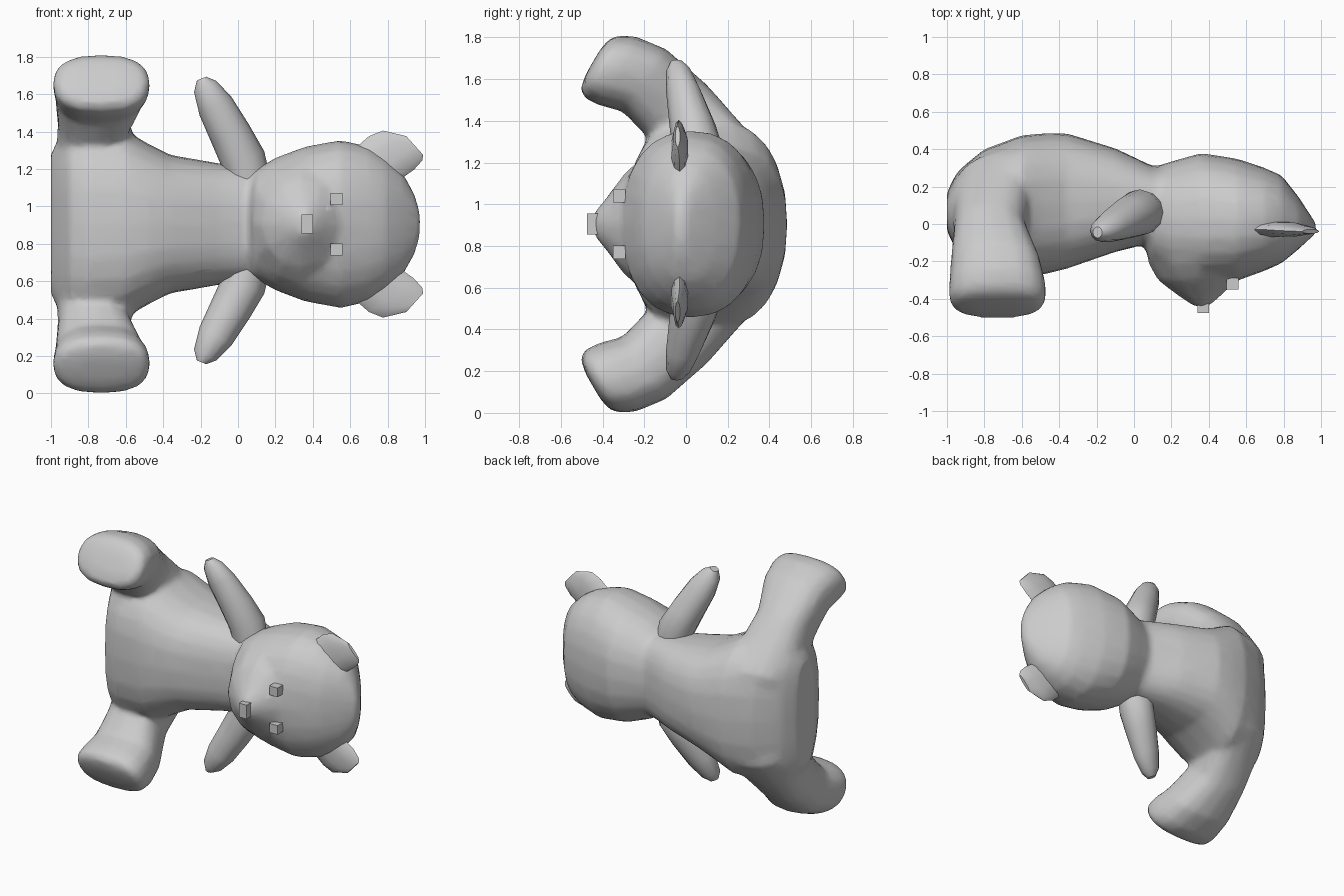
import bpy, bmesh, math
from mathutils import Vector

cube = bpy.data.objects.get("Cube")
if cube:
    bpy.data.objects.remove(cube, do_unlink=True)

MID = 0.905  # height of the plane of symmetry

grey = bpy.data.materials.new("plush grey")
grey.use_nodes = True
colour = (0.6, 0.6, 0.6, 1)
grey.diffuse_color = colour
grey.node_tree.nodes["Principled BSDF"].inputs["Base Color"].default_value = colour


def finish(name, bm, angle=40):
    bmesh.ops.recalc_face_normals(bm, faces=bm.faces)
    mesh = bpy.data.meshes.new(name)
    bm.to_mesh(mesh)
    bm.free()
    mesh.materials.append(grey)
    obj = bpy.data.objects.new(name, mesh)
    bpy.context.collection.objects.link(obj)
    bpy.ops.object.select_all(action='DESELECT')
    obj.select_set(True)
    bpy.context.view_layer.objects.active = obj
    bpy.ops.object.shade_smooth_by_angle(angle=math.radians(angle))
    return obj


def loft(name, rings, side=1, sides=16, power=2.0):
    """Skin rings of (centre, half axis u, half axis v); z is measured from MID."""
    bm = bmesh.new()
    loops = []
    for centre, u, v in rings:
        loop = []
        for i in range(sides):
            a = math.tau * i / sides
            c, s = math.cos(a), math.sin(a)
            c = math.copysign(abs(c) ** (2 / power), c)
            s = math.copysign(abs(s) ** (2 / power), s)
            p = Vector(centre) + Vector(u) * c + Vector(v) * s
            loop.append(bm.verts.new((p.x, p.y, MID + side * p.z)))
        loops.append(loop)
    for a, b in zip(loops, loops[1:]):
        for i in range(sides):
            j = (i + 1) % sides
            bm.faces.new((a[i], a[j], b[j], b[i]))
    bm.faces.new(loops[0])
    bm.faces.new(loops[-1])
    return finish(name, bm)


def trunk(name, profile, power):
    """Loft along x from (x, front y, back y, half width)."""
    rings = [((x, (f + b) / 2, 0), (0, (b - f) / 2, 0), (0, 0, w))
             for x, f, b, w in profile]
    return loft(name, rings, sides=24, power=power)


def block(name, centre, size):
    bm = bmesh.new()
    bmesh.ops.create_cube(bm, size=1)
    for v in bm.verts:
        v.co = Vector(centre) + Vector(size) * v.co
    return finish(name, bm)


# Torso, from the slanted seat to the neck
body_parts = [trunk("body", [
    (-1.0, -0.04, 0.17, 0.38), (-0.95, -0.14, 0.27, 0.47),
    (-0.90, -0.23, 0.32, 0.49), (-0.80, -0.275, 0.40, 0.51),
    (-0.60, -0.285, 0.475, 0.50), (-0.48, -0.27, 0.485, 0.43),
    (-0.36, -0.24, 0.485, 0.37), (-0.10, -0.15, 0.405, 0.325),
    (0.10, -0.10, 0.31, 0.30), (0.25, -0.10, 0.30, 0.27)], 2.6)]

# Head, from chin to crown
body_parts.append(trunk("head", [
    (0.05, -0.10, 0.22, 0.18), (0.09, -0.22, 0.30, 0.29),
    (0.20, -0.285, 0.335, 0.355), (0.36, -0.315, 0.38, 0.415),
    (0.55, -0.305, 0.35, 0.45), (0.70, -0.25, 0.30, 0.415),
    (0.79, -0.21, 0.26, 0.36), (0.88, -0.135, 0.145, 0.275),
    (0.945, -0.075, 0.045, 0.16), (0.975, -0.05, 0.0, 0.06)], 2.3))

# Snout, blending into the cheeks
body_parts.append(loft("snout", [
    ((0.34, -0.20, 0), (0.27, 0, 0), (0, 0, 0.33)),
    ((0.34, -0.30, 0), (0.215, 0, 0), (0, 0, 0.24)),
    ((0.35, -0.38, 0), (0.12, 0, 0), (0, 0, 0.13)),
    ((0.36, -0.44, 0), (0.04, 0, 0), (0, 0, 0.06))], sides=12))

block("nose", (0.37, -0.44, MID), (0.06, 0.07, 0.10))

for label, s, reach in (("right", 1, 1.0), ("left", -1, 0.95)):
    block(label + "_eye", (0.527, -0.32, MID + s * 0.135), (0.065, 0.06, 0.065))

    # Flat ears
    loft(label + "_ear", [
        ((0.73, -0.03, 0.31), (0.11, 0, -0.09), (0, 0.045, 0)),
        ((0.82, -0.03, 0.38), (0.12, 0, -0.09), (0, 0.04, 0)),
        ((0.88, -0.035, 0.42), (0.105, 0, -0.08), (0, 0.025, 0)),
        ((0.945, -0.04, 0.42), (0.045, 0, -0.05), (0, 0.012, 0))], s, 10)

    # Arms
    loft(label + "_arm", [
        ((0.06, 0.06, 0.20 * reach), (0.11, 0, 0.06), (0, 0.11, 0)),
        ((0.03, 0.06, 0.34 * reach), (0.11, 0, 0.05), (0, 0.125, 0)),
        ((-0.04, 0.03, 0.48 * reach), (0.10, 0, 0.05), (0, 0.11, 0)),
        ((-0.12, -0.01, 0.63 * reach), (0.085, 0, 0.05), (0, 0.085, 0)),
        ((-0.175, -0.035, 0.735 * reach), (0.06, 0, 0.03), (0, 0.06, 0)),
        ((-0.195, -0.045, 0.778 * reach), (0.025, 0, 0.01), (0, 0.03, 0))], s, 12)

    # Legs, spreading from the hips to broad feet
    body_parts.append(loft(label + "_leg", [
        ((-0.72, 0.24, 0.08), (0.23, 0.06, 0), (0, 0.14, 0.04)),
        ((-0.73, 0.24, 0.22), (0.23, 0.06, 0), (0, 0.15, 0.11)),
        ((-0.76, 0.10, 0.38), (0.21, 0.03, 0), (0, 0.13, 0.14)),
        ((-0.77, -0.04, 0.54), (0.195, 0, 0), (0, 0.14, 0.13)),
        ((-0.74, -0.20, 0.69), (0.24, 0, 0), (0, 0.105, 0.15)),
        ((-0.73, -0.33, 0.735), (0.26, 0, 0), (0, 0.09, 0.165)),
        ((-0.73, -0.405, 0.755), (0.26, 0, 0), (0, 0.085, 0.15)),
        ((-0.73, -0.435, 0.77), (0.23, 0, 0), (0, 0.07, 0.12)),
        ((-0.73, -0.445, 0.78), (0.13, 0, 0), (0, 0.035, 0.06))], s, power=2.5))

# Fuse torso, head, snout and legs into one soft skin
bpy.ops.object.select_all(action='DESELECT')
for part in body_parts:
    part.select_set(True)
body = body_parts[0]
bpy.context.view_layer.objects.active = body
bpy.ops.object.join()
skin = body.modifiers.new("fuse", 'REMESH')
skin.mode = 'VOXEL'
skin.voxel_size = 0.02
skin.use_smooth_shade = True
soften = body.modifiers.new("soften", 'SMOOTH')
soften.factor = 0.5
soften.iterations = 8
thin = body.modifiers.new("thin", 'DECIMATE')
thin.ratio = 0.2
